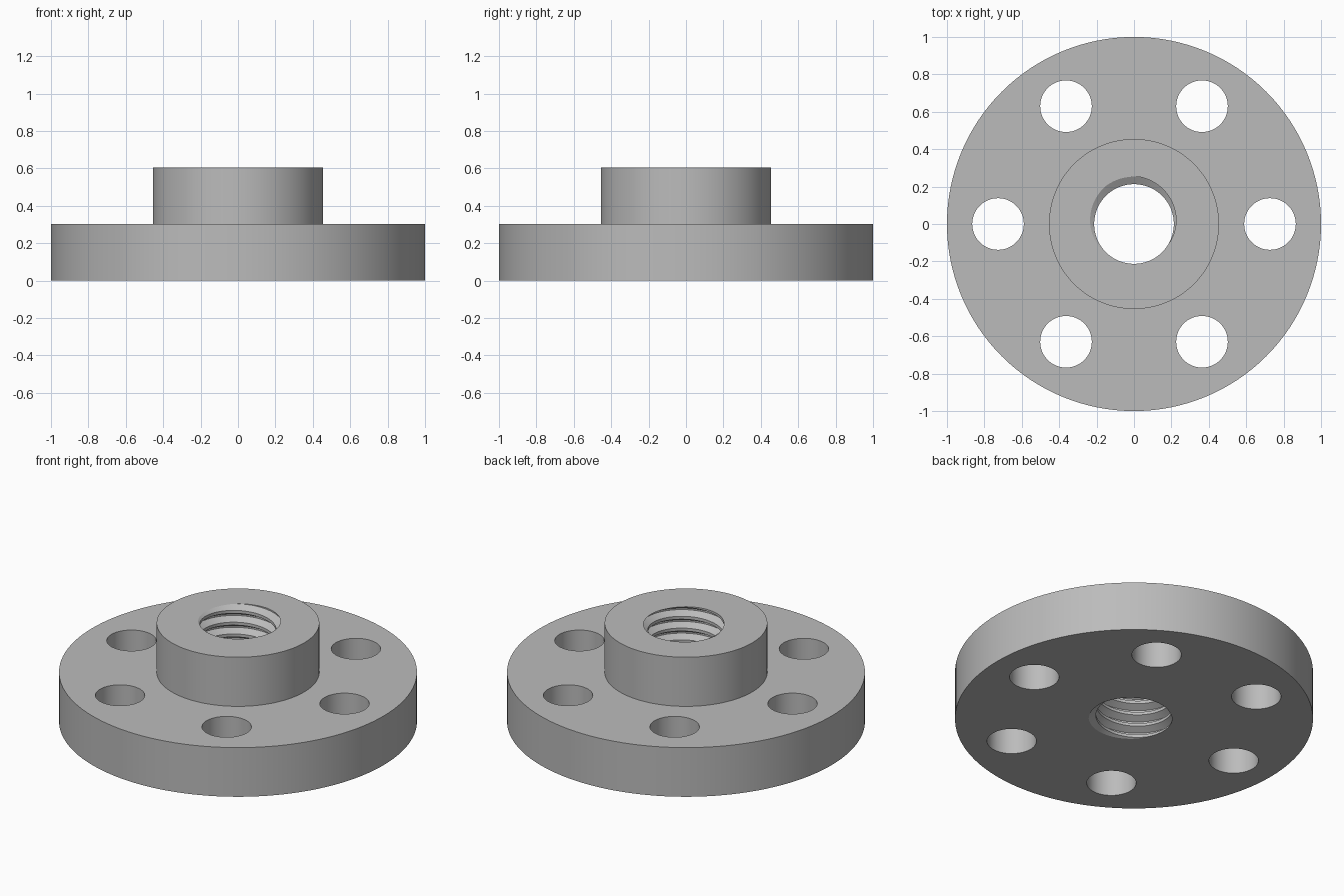
import bpy, bmesh, math

if "Cube" in bpy.data.objects:
    bpy.data.objects.remove(bpy.data.objects["Cube"], do_unlink=True)

HOLES, HOLE_R, RING_R = 6, 0.138, 0.727
MINOR, MAJOR, PITCH = 0.213, 0.253, 0.0727
STEP_Z, TOP_Z = 0.303, 0.606

grey = bpy.data.materials.new("plain grey")
grey.use_nodes = True
colour = (0.5, 0.5, 0.5, 1)
grey.diffuse_color = colour
grey.node_tree.nodes["Principled BSDF"].inputs["Base Color"].default_value = colour


def make_object(name, bm):
    bmesh.ops.recalc_face_normals(bm, faces=bm.faces)
    mesh = bpy.data.meshes.new(name)
    bm.to_mesh(mesh)
    bm.free()
    obj = bpy.data.objects.new(name, mesh)
    bpy.context.collection.objects.link(obj)
    mesh.materials.append(grey)
    return obj


def lathe(name, profile, sides):
    """Closed solid from a radius/height profile, capped at both ends."""
    bm = bmesh.new()
    rings = [[bm.verts.new((r * math.cos(math.tau * i / sides),
                            r * math.sin(math.tau * i / sides), z))
              for i in range(sides)] for r, z in profile]
    for low, high in zip(rings, rings[1:]):
        for i in range(sides):
            k = (i + 1) % sides
            bm.faces.new((low[i], low[k], high[k], high[i]))
    bm.faces.new(rings[0])
    bm.faces.new(rings[-1])
    return make_object(name, bm)


def thread_cutter(sides=96, turns=12, phase=math.radians(104)):
    """Screw-shaped solid: one helical band per pitch, closed with fans."""
    # radius and fraction of the pitch: root flat, flank, crest flat, flank
    section = [(MAJOR, -1 / 16), (MAJOR, 1 / 16), (MINOR, 3 / 8), (MINOR, 5 / 8)]
    count = len(section)
    bm = bmesh.new()
    columns = []
    for i in range(sides):
        a = math.tau * i / sides
        column = []
        for j in range(turns * count):
            r, f = section[j % count]
            # a root lies exactly on the top face at the phase angle
            z = TOP_Z + PITCH * (j // count + f + i / sides - turns + 2)
            column.append(bm.verts.new((r * math.cos(a + phase), r * math.sin(a + phase), z)))
        columns.append(column)
    # the last column joins the first one a full pitch higher
    columns.append(columns[0][count:])
    for left, right in zip(columns, columns[1:]):
        for j in range(len(right) - 1):
            bm.faces.new((left[j], right[j], right[j + 1], left[j + 1]))
    rim = [e for e in bm.edges if e.is_boundary]
    low = bm.verts.new((0, 0, -0.3))
    high = bm.verts.new((0, 0, TOP_Z + 0.3))
    for e in rim:
        bm.faces.new((*e.verts, low if e.verts[0].co.z < TOP_Z / 2 else high))
    return make_object("thread_cutter", bm)


# Flange disc with raised hub
flange = lathe("threaded_flange",
               [(1, 0), (1, STEP_Z), (0.4545, STEP_Z), (0.4545, TOP_Z)], 128)

# Bolt holes and threaded bore
cutters = [thread_cutter()]
for n in range(HOLES):
    a = math.tau * n / HOLES
    hole = lathe("bolt_hole_cutter", [(HOLE_R, -0.1), (HOLE_R, STEP_Z + 0.1)], 64)
    hole.location = (RING_R * math.cos(a), RING_R * math.sin(a), 0)
    cutters.append(hole)

bpy.context.view_layer.objects.active = flange
for cutter in cutters:
    cutter.hide_render = True
    mod = flange.modifiers.new("cut", "BOOLEAN")
    mod.operation = "DIFFERENCE"
    mod.solver = "EXACT"
    mod.object = cutter
    bpy.ops.object.modifier_apply(modifier=mod.name)
for cutter in cutters:
    bpy.data.objects.remove(cutter, do_unlink=True)

# Smooth round walls, sharp rims and thread edges
bpy.ops.object.select_all(action="DESELECT")
flange.select_set(True)
bpy.ops.object.shade_smooth_by_angle(angle=math.radians(25))
